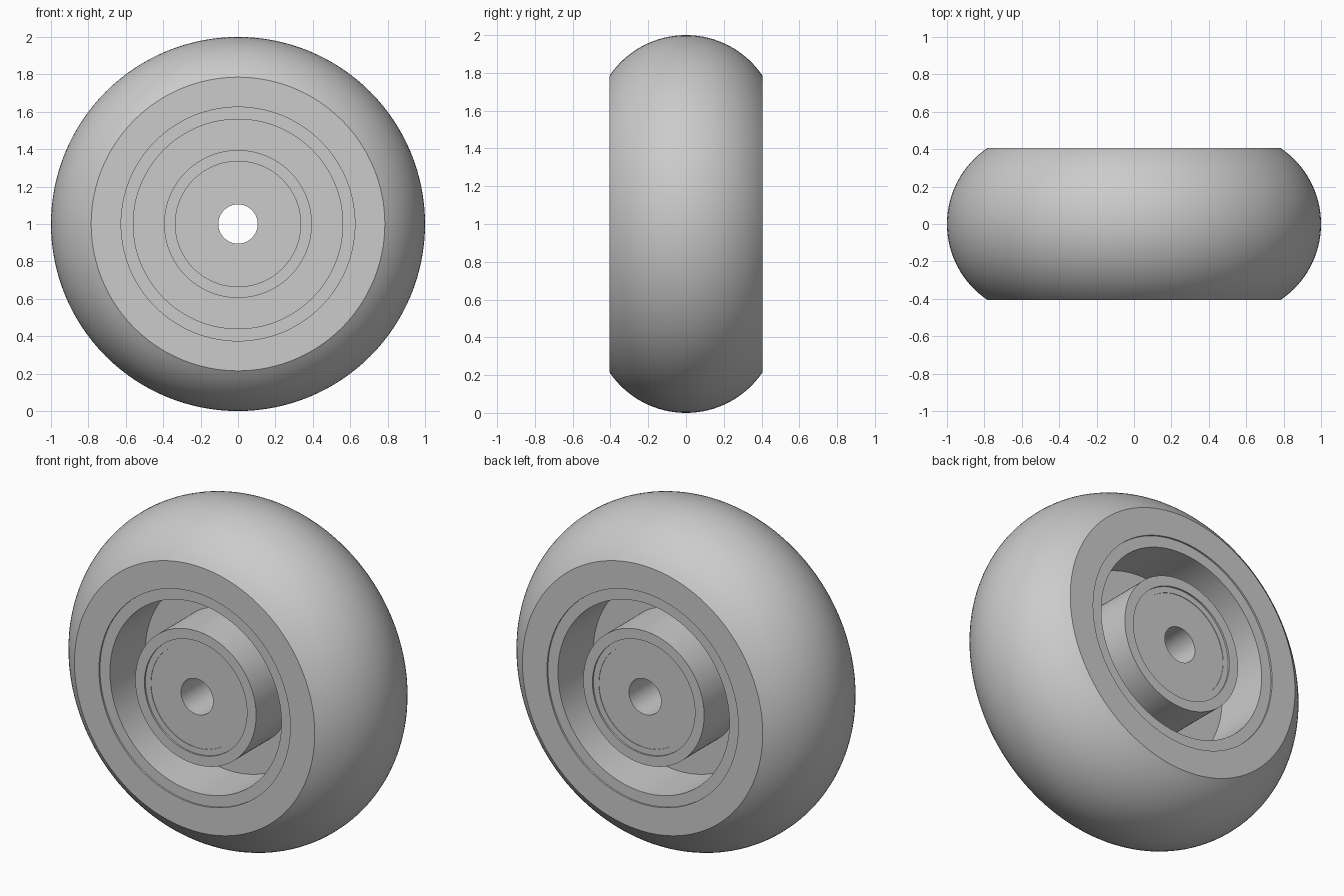
import bpy, bmesh, math

if "Cube" in bpy.data.objects:
    bpy.data.objects.remove(bpy.data.objects["Cube"])

SEGMENTS = 128

grey = bpy.data.materials.new("grey")
grey.diffuse_color = (0.6, 0.6, 0.6, 1)
grey.use_nodes = True
grey.node_tree.nodes["Principled BSDF"].inputs["Base Color"].default_value = grey.diffuse_color


def lathe(name, profile):
    """Revolve a closed (radius, y) outline about the wheel axle."""
    bm = bmesh.new()
    rings = []
    for i in range(SEGMENTS):
        a = 2 * math.pi * i / SEGMENTS
        rings.append([bm.verts.new((r * math.cos(a), y, 1 + r * math.sin(a)))
                      for r, y in profile])
    n = len(profile)
    for i in range(SEGMENTS):
        p, q = rings[i], rings[(i + 1) % SEGMENTS]
        for j in range(n):
            k = (j + 1) % n
            bm.faces.new((p[j], p[k], q[k], q[j]))
    bmesh.ops.recalc_face_normals(bm, faces=bm.faces)
    mesh = bpy.data.meshes.new(name)
    bm.to_mesh(mesh)
    bm.free()
    obj = bpy.data.objects.new(name, mesh)
    bpy.context.collection.objects.link(obj)
    mesh.materials.append(grey)
    bpy.ops.object.select_all(action='DESELECT')
    obj.select_set(True)
    bpy.context.view_layer.objects.active = obj
    bpy.ops.object.shade_smooth_by_angle(angle=math.radians(30))
    return obj


def both_sides(half):
    """Mirror a front half outline (y < 0) to the back."""
    return half + [(r, -y) for r, y in reversed(half)]


# Tyre: crowned tread with flat side walls
HALF_WIDTH, SHOULDER = 0.405, 0.785
sag = 1 - SHOULDER
R = (HALF_WIDTH ** 2 + sag ** 2) / (2 * sag)
sweep = math.asin(HALF_WIDTH / R)
STEPS = 32
tread = []
for i in range(STEPS + 1):
    t = sweep * (2 * i / STEPS - 1)
    tread.append((1 - R + R * math.cos(t), R * math.sin(t)))
lathe("tyre", [(0.625, -HALF_WIDTH)] + tread + [(0.625, HALF_WIDTH)])

# Wheel centre: rim, web and hub in one piece, with a bearing pocket each side
lathe("wheel_centre", both_sides([
    (0.105, -0.2), (0.335, -0.2), (0.335, -0.395), (0.395, -0.395),
    (0.395, -0.065), (0.56, -0.065), (0.56, -0.395), (0.625, -0.395)]))

# Bearings with a slightly sunken shield
for name, s in (("front_bearing", -1), ("back_bearing", 1)):
    lathe(name, [(r, s * y) for r, y in [
        (0.105, 0.2), (0.105, 0.382), (0.30, 0.382),
        (0.30, 0.385), (0.335, 0.385), (0.335, 0.2)]])
